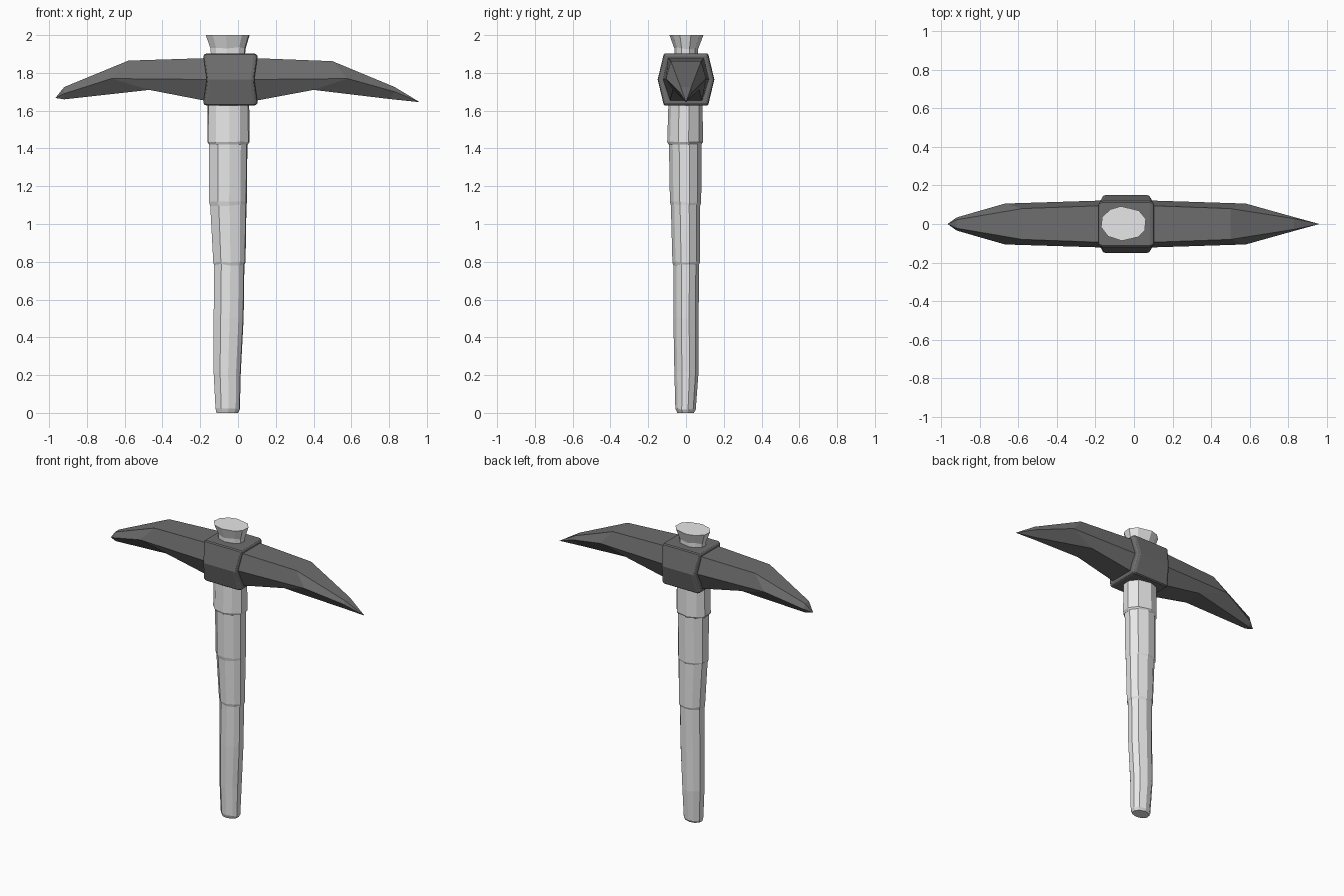
import bpy
import bmesh
import math
import random

random.seed(4)
cube = bpy.data.objects.get("Cube")
if cube:
    bpy.data.objects.remove(cube, do_unlink=True)


def material(name, value):
    mat = bpy.data.materials.new(name)
    mat.use_nodes = True
    colour = (value, value, value, 1)
    mat.diffuse_color = colour
    mat.node_tree.nodes["Principled BSDF"].inputs["Base Color"].default_value = colour
    return mat


def loft(name, rings, mat):
    """Skin a row of equal rings, cap both ends and merge pointed tips."""
    bm = bmesh.new()
    rows = [[bm.verts.new(p) for p in ring] for ring in rings]
    n = len(rows[0])
    for a, b in zip(rows, rows[1:]):
        for i in range(n):
            j = (i + 1) % n
            bm.faces.new((a[i], a[j], b[j], b[i]))
    bm.faces.new(rows[0])
    bm.faces.new(rows[-1])
    bmesh.ops.remove_doubles(bm, verts=bm.verts, dist=0.0005)
    bmesh.ops.recalc_face_normals(bm, faces=bm.faces)
    mesh = bpy.data.meshes.new(name)
    bm.to_mesh(mesh)
    bm.free()
    mesh.materials.append(mat)
    obj = bpy.data.objects.new(name, mesh)
    bpy.context.collection.objects.link(obj)
    return obj


def hexagon(top, mid, low):
    """Six-sided section from (x, half width, z) at three heights."""
    right = [(x, -w, z) for x, w, z in (top, mid, low)]
    left = [(x, w, z) for x, w, z in (low, mid, top)]
    return right + left


wood = material("pale grey wood", 0.8)
metal = material("dark grey metal", 0.155)


def wooden_part(name, profile, jitter, sides=10):
    """Hewn shaft from rows of z, x min, x max, y min, y max."""
    wobble = [random.uniform(-0.12, 0.12) for _ in range(sides)]
    rings = []
    for k, (z, x0, x1, y0, y1) in enumerate(profile):
        ring = []
        for i in range(sides):
            a = math.tau * (i + 0.5) / sides + wobble[i]
            ring.append(((x0 + x1) / 2 + (x1 - x0) / 2 * math.cos(a) * 1.03,
                         (y0 + y1) / 2 + (y1 - y0) / 2 * math.sin(a) * 1.03,
                         z + (random.uniform(-jitter, jitter) if 0 < k < len(profile) - 1 else 0)))
        rings.append(ring)
    return loft(name, rings, wood)


# Hewn handle with shallow carved ledges
wooden_part("handle", [
    (0.0, -0.115, 0.0, -0.045, 0.04),
    (0.02, -0.12, 0.01, -0.055, 0.05),
    (0.22, -0.13, 0.015, -0.06, 0.065),
    (0.5, -0.13, 0.03, -0.065, 0.065),
    (0.785, -0.127, 0.034, -0.065, 0.067),
    (0.8, -0.132, 0.04, -0.07, 0.073),
    (1.1, -0.148, 0.045, -0.078, 0.073),
    (1.115, -0.155, 0.047, -0.083, 0.078),
    (1.43, -0.155, 0.05, -0.088, 0.08)], 0.006)

# Thicker shoulder below the head
wooden_part("handle_shoulder", [
    (1.42, -0.155, 0.05, -0.09, 0.078),
    (1.435, -0.165, 0.06, -0.097, 0.088),
    (1.66, -0.163, 0.058, -0.09, 0.085)], 0.002)

# Flared end that wedges the head on
wooden_part("handle_flare", [
    (1.85, -0.14, 0.035, -0.058, 0.062),
    (1.93, -0.145, 0.04, -0.06, 0.063),
    (2.0, -0.17, 0.062, -0.085, 0.09)], 0.006)

# Curved double blade: a blunt point on one side, a sharp one on the other
tip_left, tip_right = (-0.967, 0, 1.667), (0.962, 0, 1.645)
loft("blade", [
    hexagon(tip_left, tip_left, tip_left),
    hexagon((-0.92, 0.022, 1.725), (-0.92, 0.034, 1.69), (-0.92, 0.015, 1.66)),
    hexagon((-0.58, 0.08, 1.865), (-0.67, 0.106, 1.77), (-0.47, 0.07, 1.71)),
    hexagon((-0.17, 0.095, 1.878), (-0.16, 0.122, 1.765), (-0.17, 0.085, 1.652)),
    hexagon((0.09, 0.095, 1.878), (0.08, 0.122, 1.765), (0.09, 0.085, 1.652)),
    hexagon((0.5, 0.08, 1.862), (0.58, 0.106, 1.77), (0.4, 0.07, 1.71)),
    hexagon((0.83, 0.028, 1.725), (0.83, 0.036, 1.70), (0.8, 0.015, 1.662)),
    hexagon(tip_right, tip_right, tip_right)], metal)


# Six-sided collar with pinched waist and stepped rims
def collar_ring(side, reach, shrink):
    def x(half):
        return -0.04 + side * half
    return hexagon((x(reach), 0.117 - shrink, 1.903 - shrink),
                   (x(reach - 0.017), 0.15 - shrink, 1.765),
                   (x(reach), 0.117 - shrink, 1.627 + shrink))


steps = [(0.143, 0.018), (0.143, 0.008), (0.136, 0.004), (0.124, 0.0)]
rings = [collar_ring(-1, r, s) for r, s in steps]
rings += [collar_ring(1, r, s) for r, s in reversed(steps)]
collar = loft("head_collar", rings, metal)
bevel = collar.modifiers.new("worn edges", "BEVEL")
bevel.width = 0.006
bevel.segments = 1
bevel.limit_method = "ANGLE"
bevel.angle_limit = math.radians(35)
